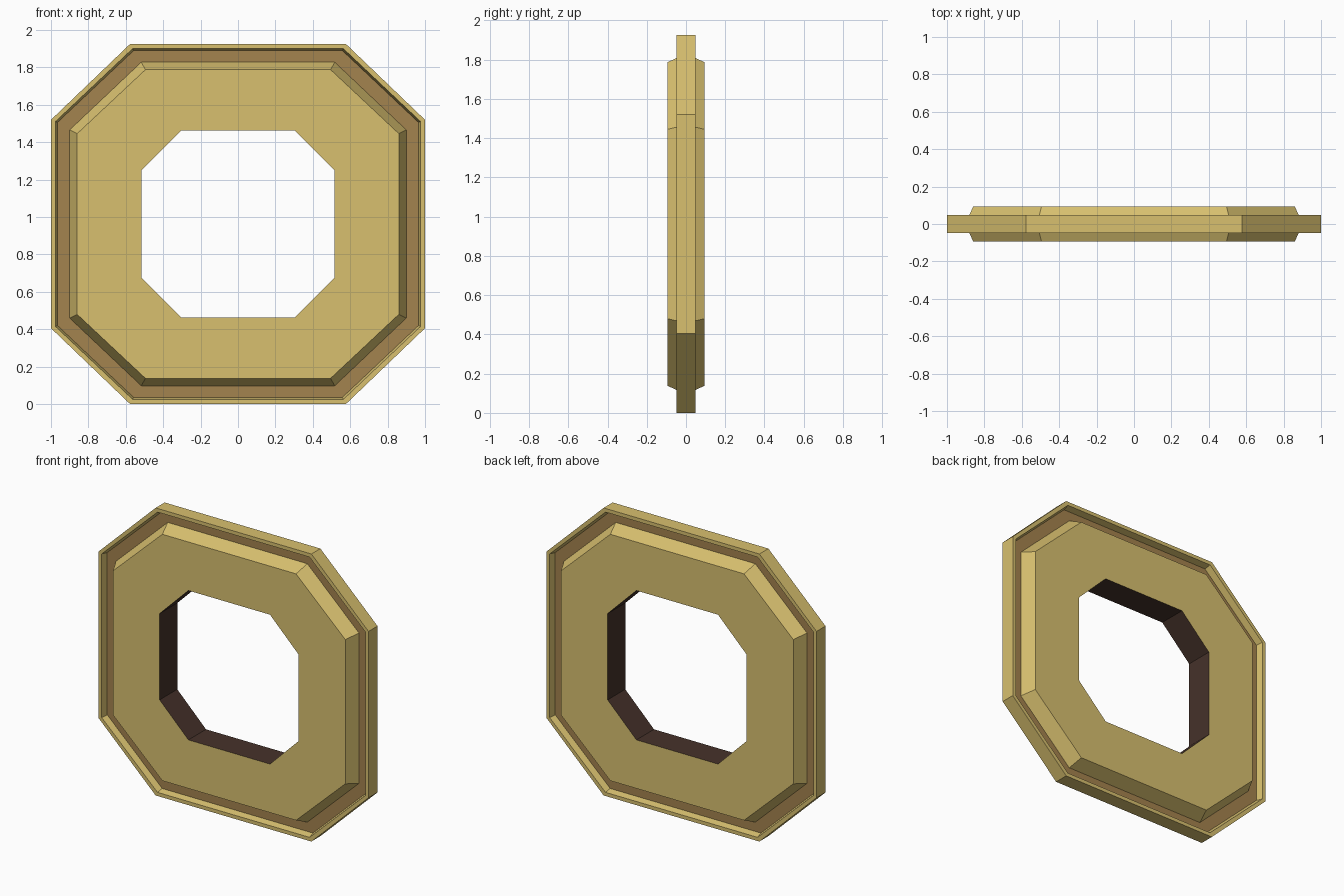
import bpy, bmesh

if "Cube" in bpy.data.objects:
    bpy.data.objects.remove(bpy.data.objects["Cube"])

CENTRE_Z = 0.9625


def material(name, srgb):
    m = bpy.data.materials.new(name)
    lin = [((c / 255 + 0.055) / 1.055) ** 2.4 for c in srgb]
    m.diffuse_color = (*lin, 1.0)
    m.use_nodes = True
    m.node_tree.nodes["Principled BSDF"].inputs["Base Color"].default_value = m.diffuse_color
    return m


def octagon(hx, hz, cx, cz):
    # eight corners: half width, half height, flat half-lengths
    quarter = [(hx, cz), (cx, hz)]
    pts = quarter + [(-x, z) for x, z in reversed(quarter)]
    return pts + [(-x, -z) for x, z in pts]


# Cross-section of the ring: (octagon, depth), front half from hole to outer edge
half = [
    ((0.515, 0.500, 0.302, 0.289), 0.093),     # hole edge
    ((0.860, 0.825, 0.495, 0.483), 0.093),     # raised panel edge
    ((0.900, 0.865, 0.517, 0.503), 0.005),     # foot of bevel
    ((0.965, 0.927, 0.558, 0.543), 0.005),     # outer side of groove
    ((0.976, 0.938, 0.563, 0.548), 0.0475),    # rim inner edge
    ((1.000, 0.9625, 0.577, 0.557), 0.0475),   # rim outer edge
]
GOLD, BROWN, DARK = 0, 1, 2
half_colours = [GOLD, GOLD, BROWN, GOLD, GOLD]
section = [(o, -d) for o, d in half] + [(o, d) for o, d in reversed(half)]
colours = half_colours + [GOLD] + half_colours[::-1] + [DARK]

# Octagonal ring with grooves on both sides
bm = bmesh.new()
loops = [[bm.verts.new((x, y, z + CENTRE_Z)) for x, z in octagon(*o)]
         for o, y in section]
for i, colour in enumerate(colours):
    a, b = loops[i], loops[(i + 1) % len(loops)]
    for k in range(8):
        n = (k + 1) % 8
        bm.faces.new((a[k], a[n], b[n], b[k])).material_index = colour
bmesh.ops.recalc_face_normals(bm, faces=bm.faces)

mesh = bpy.data.meshes.new("octagonal_frame")
bm.to_mesh(mesh)
bm.free()
mesh.materials.append(material("gold", (216, 192, 111)))
mesh.materials.append(material("groove brown", (164, 131, 78)))
mesh.materials.append(material("dark brown", (70, 50, 42)))
frame = bpy.data.objects.new("octagonal_frame", mesh)
bpy.context.collection.objects.link(frame)
